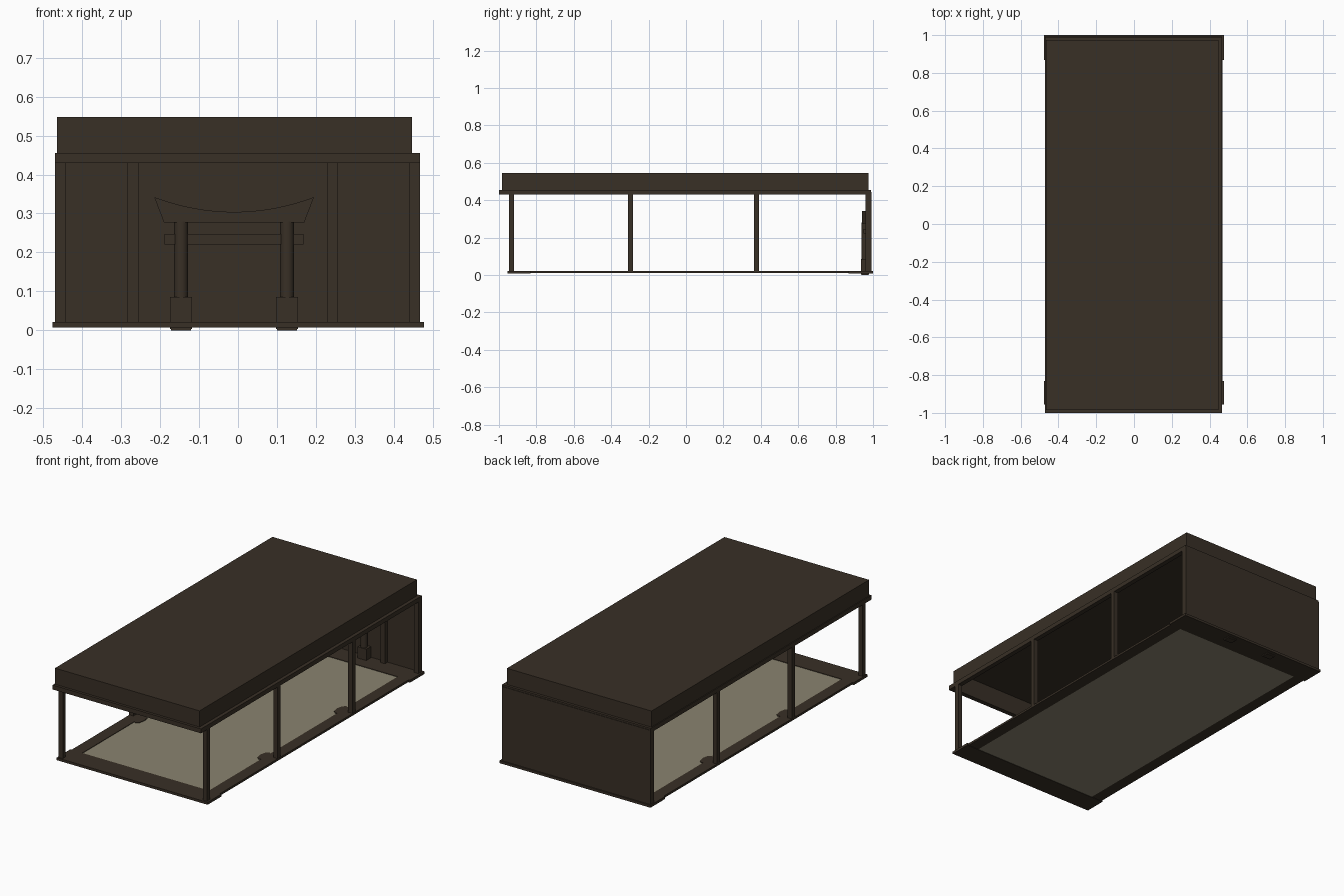
import bpy, bmesh, math

if "Cube" in bpy.data.objects:
    bpy.data.objects.remove(bpy.data.objects["Cube"])

def mat(name, c):
    m = bpy.data.materials.new(name)
    m.diffuse_color = (*c, 1)
    m.use_nodes = True
    m.node_tree.nodes["Principled BSDF"].inputs["Base Color"].default_value = m.diffuse_color
    return m

WOOD = mat("dark_wood", (0.040, 0.029, 0.019))
MAT = mat("straw_mat", (0.255, 0.230, 0.160))

def finish(name, bm, m):
    bmesh.ops.recalc_face_normals(bm, faces=bm.faces)
    me = bpy.data.meshes.new(name)
    bm.to_mesh(me)
    bm.free()
    me.materials.append(m)
    o = bpy.data.objects.new(name, me)
    bpy.context.collection.objects.link(o)
    return o

def box(name, x0, x1, y0, y1, z0, z1, m=WOOD):
    bm = bmesh.new()
    bmesh.ops.create_cube(bm, size=1)
    for v in bm.verts:
        v.co = (x0 if v.co.x < 0 else x1, y0 if v.co.y < 0 else y1, z0 if v.co.z < 0 else z1)
    return finish(name, bm, m)

def prism(name, pts, depth, m=WOOD):
    # closed outline of 3D points extruded along a vector
    bm = bmesh.new()
    f = bm.faces.new([bm.verts.new(p) for p in pts])
    r = bmesh.ops.extrude_face_region(bm, geom=[f])
    bmesh.ops.translate(bm, vec=depth, verts=[g for g in r["geom"] if isinstance(g, bmesh.types.BMVert)])
    return finish(name, bm, m)

def ring(name, x0, x1, y0, y1, z0, z1, wx, wy):
    # rectangular frame, open in the middle
    box(name + "_front", x0, x1, y0, y0 + wy, z0, z1)
    box(name + "_back", x0, x1, y1 - wy, y1, z0, z1)
    box(name + "_left", x0, x0 + wx, y0 + wy, y1 - wy, z0, z1)
    box(name + "_right", x1 - wx, x1, y0 + wy, y1 - wy, z0, z1)

# floor: border boards and mat
box("floor_board_front", -0.476, 0.477, -0.955, -0.832, 0.008, 0.022)
box("floor_board_back", -0.476, 0.477, 0.868, 1.0, 0.008, 0.022)
for s, n in ((-1, "left"), (1, "right")):
    x = sorted((s * 0.40, s * 0.468))
    box("floor_board_" + n, *x, -0.832, 0.868, 0.010, 0.022)
    # widened border at the middle posts
    for y in (-0.32, 0.37):
        prism("floor_bump_" + n, [(s * 0.39 + 0.025 * math.cos(a * math.pi / 4),
              y + 0.05 * math.sin(a * math.pi / 4), 0.012) for a in range(8)], (0, 0, 0.01))
box("floor_mat", -0.40, 0.40, -0.832, 0.868, 0.010, 0.019, MAT)

# side posts
for y in (-0.933, -0.297, 0.377, 0.972):
    for n, x in (("left", -0.4565), ("right", 0.4535)):
        box("side_post_" + n, x - 0.0135, x + 0.0135, y - 0.013, y + 0.013, 0.02, 0.435)

# back wall with two inner posts
box("back_wall", -0.470, 0.467, 0.983, 0.993, 0.02, 0.445)
for x in (-0.269, 0.242):
    box("back_post", x - 0.014, x + 0.014, 0.959, 0.984, 0.02, 0.435)

# top beams and hollow roof box
ring("top_beam", -0.470, 0.467, -1.0, 0.99, 0.430, 0.455, 0.027, 0.027)
ring("roof_side", -0.465, 0.447, -0.985, 0.975, 0.453, 0.540, 0.012, 0.012)
box("roof_top", -0.465, 0.447, -0.985, 0.975, 0.538, 0.547)

# shrine gate in front of the back wall
C = -0.01
for s in (-1, 1):
    x = C + s * 0.136
    box("gate_foot", x - 0.028, x + 0.028, 0.936, 0.978, 0.004, 0.086)
    box("gate_foot_base", x - 0.026, x + 0.026, 0.938, 0.976, 0.0, 0.008)
    bpy.ops.mesh.primitive_cylinder_add(vertices=16, radius=0.018, depth=0.20, location=(x, 0.957, 0.18))
    p = bpy.context.object
    p.name = "gate_pillar"
    p.data.materials.append(WOOD)
    bpy.ops.object.shade_smooth_by_angle()
box("gate_crossbar", C - 0.178, C + 0.178, 0.949, 0.965, 0.221, 0.247)
arc = [(C + 0.205 * t / 8, 0.942, 0.304 + 0.038 * (t / 8) ** 2) for t in range(8, -9, -1)]
prism("gate_lintel", [(C - 0.18, 0.942, 0.277), (C + 0.18, 0.942, 0.277)] + arc, (0, 0.03, 0))
